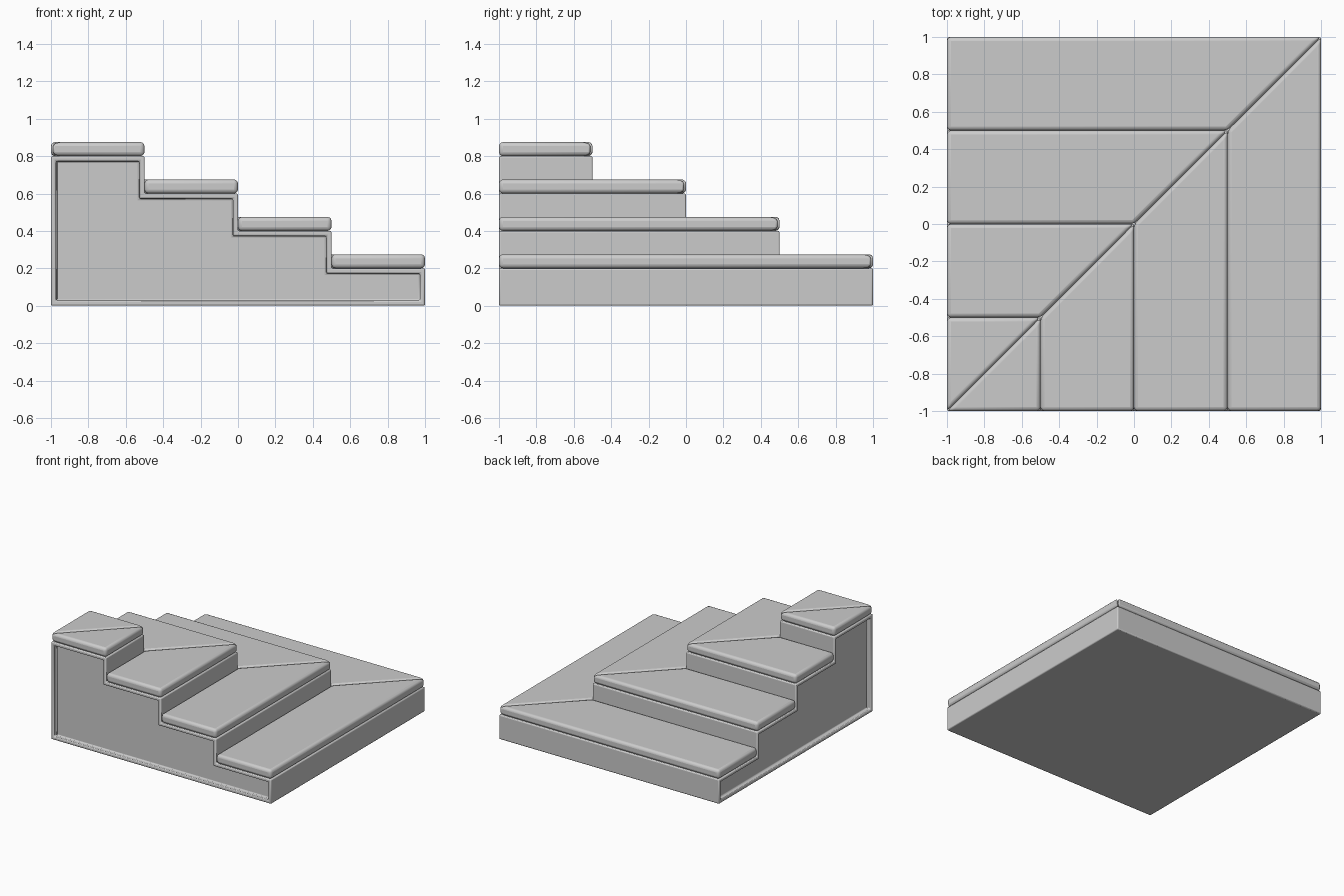
import bpy, bmesh

if "Cube" in bpy.data.objects:
    bpy.data.objects.remove(bpy.data.objects["Cube"])

STEPS = 4
RUN, RISE = 0.5, 0.2
TREAD = 0.075


def finish(name, bm, bevel, segments):
    bmesh.ops.recalc_face_normals(bm, faces=bm.faces[:])
    mesh = bpy.data.meshes.new(name)
    bm.to_mesh(mesh)
    bm.free()
    obj = bpy.data.objects.new(name, mesh)
    bpy.context.collection.objects.link(obj)
    mod = obj.modifiers.new("rounded_edges", 'BEVEL')
    mod.width = bevel
    mod.segments = segments
    mod.limit_method = 'ANGLE'
    bpy.ops.object.select_all(action='DESELECT')
    obj.select_set(True)
    bpy.context.view_layer.objects.active = obj
    bpy.ops.object.shade_smooth_by_angle()
    return obj


# Stair profile from the lowest outer edge to the top corner
profile = [(1.0, 0.0)]
for i in range(STEPS):
    z = (i + 1) * RISE
    profile += [(1 - i * RUN, z), (1 - (i + 1) * RUN, z)]

# Corner stair body: profile swept around the diagonal
bm = bmesh.new()
front = [bm.verts.new((u, -1, z)) for u, z in profile]
left = [bm.verts.new((-1, u, z)) for u, z in profile[:-1]] + [front[-1]]
mitre = [bm.verts.new((u, u, z)) for u, z in profile[:-1]] + [front[-1]]
for i in range(len(profile) - 1):
    for a, b in ((front, mitre), (mitre, left)):
        quad = [a[i], a[i + 1], b[i + 1], b[i]]
        bm.faces.new(list(dict.fromkeys(quad)))
corner = bm.verts.new((-1, -1, 0))
bm.faces.new([corner, front[0], mitre[0], left[0]])
ends = [bm.faces.new(front + [corner]), bm.faces.new(left + [corner])]
bmesh.ops.recalc_face_normals(bm, faces=bm.faces[:])

# Recessed end panels inside a thin frame
bmesh.ops.inset_individual(bm, faces=ends, thickness=0.038, depth=0)
bmesh.ops.inset_individual(bm, faces=ends, thickness=0.002, depth=-0.035)
finish("stair_body", bm, 0.008, 2)

# Mitred cushioned treads, one pair per step
for i in range(STEPS):
    b = 1 - i * RUN
    a = b - RUN
    z = (i + 1) * RISE
    outline = [(a, -1), (b, -1), (b, b), (a, a)]
    if i == STEPS - 1:
        outline = outline[:3]
    for side in ("right", "back"):
        pts = outline if side == "right" else [(y, x) for x, y in outline]
        bm = bmesh.new()
        base = bm.faces.new([bm.verts.new((x, y, z)) for x, y in pts])
        ext = bmesh.ops.extrude_face_region(bm, geom=[base])
        top = [v for v in ext["geom"] if isinstance(v, bmesh.types.BMVert)]
        bmesh.ops.translate(bm, verts=top, vec=(0, 0, TREAD))
        if not any(len(f.verts) and all(abs(v.co.z - z) < 1e-6 for v in f.verts)
                   for f in bm.faces):
            bm.faces.new([v for v in bm.verts if abs(v.co.z - z) < 1e-6])
        finish(f"tread_{side}_{i + 1}", bm, 0.022, 3)
